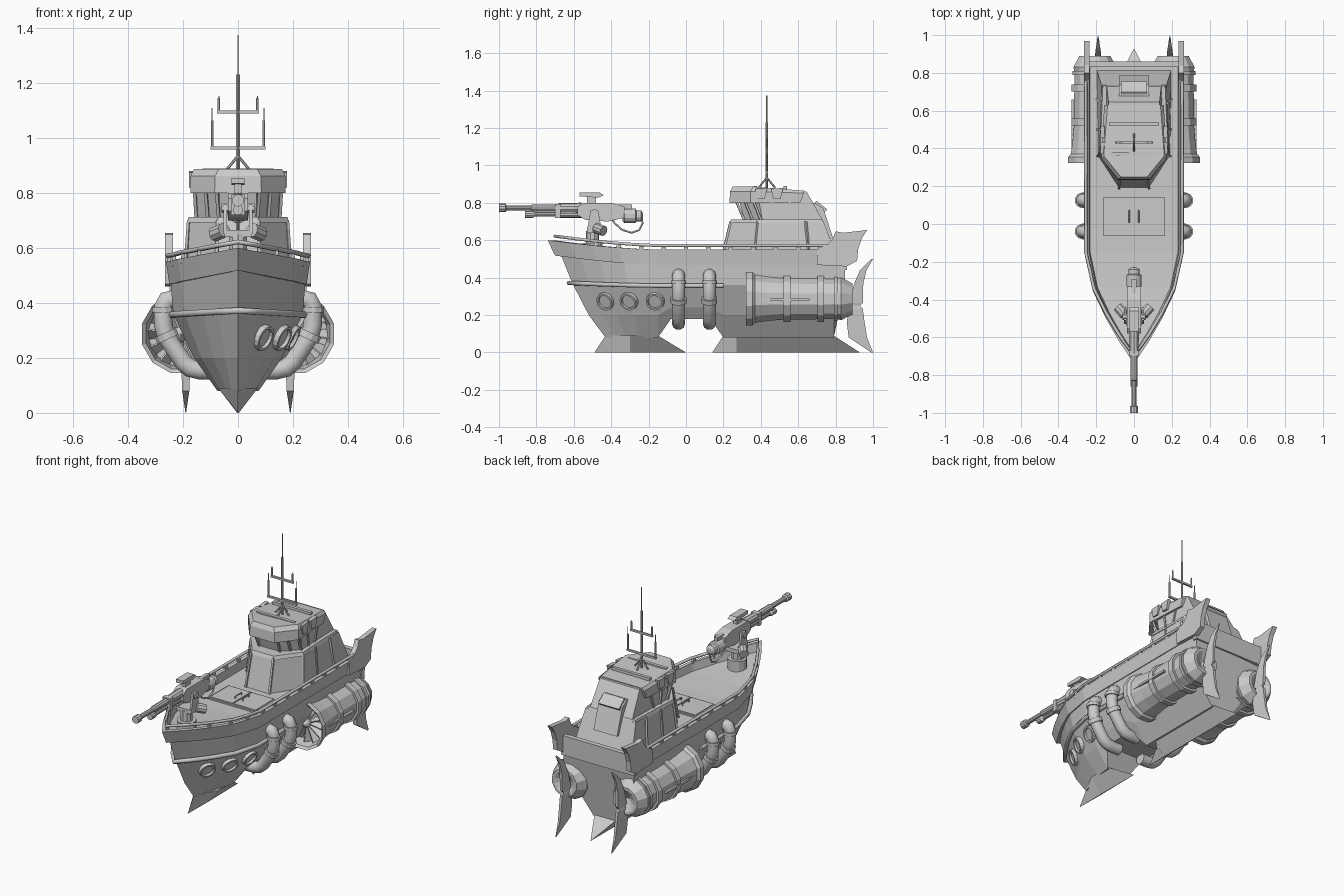
import bpy, bmesh, math
from mathutils import Vector as V

if "Cube" in bpy.data.objects:
    bpy.data.objects.remove(bpy.data.objects["Cube"])

# ---------- helpers ----------
def mesh(name, verts, faces):
    bm = bmesh.new()
    vs = [bm.verts.new(v) for v in verts]
    for f in faces:
        bm.faces.new([vs[i] for i in f])
    bmesh.ops.remove_doubles(bm, verts=bm.verts, dist=1e-5)
    bmesh.ops.recalc_face_normals(bm, faces=bm.faces)
    me = bpy.data.meshes.new(name)
    bm.to_mesh(me)
    bm.free()
    ob = bpy.data.objects.new(name, me)
    bpy.context.collection.objects.link(ob)
    return ob

def loft(name, rings, caps=True):
    n = len(rings[0])
    faces = [[r*n+i, r*n+(i+1) % n, (r+1)*n+(i+1) % n, (r+1)*n+i]
             for r in range(len(rings)-1) for i in range(n)]
    if caps:
        faces += [list(range(n)), [(len(rings)-1)*n+i for i in range(n)]]
    return mesh(name, [p for r in rings for p in r], faces)

def prism(name, prof, x0, x1):
    return loft(name, [[(x, y, z) for y, z in prof] for x in (x0, x1)])

def box(name, x0, x1, y0, y1, z0, z1):
    return prism(name, [(y0, z0), (y1, z0), (y1, z1), (y0, z1)], x0, x1)

def lathe(name, prof, c, axis=(0, 1, 0), n=12):
    """prof: (distance along axis, radius)"""
    q = V(axis).to_track_quat('Z', 'Y')
    return loft(name, [[V(c) + q @ V((r*math.cos(a), r*math.sin(a), d))
                        for a in [2*math.pi*(i+.5)/n for i in range(n)]] for d, r in prof])

def rod(name, a, b, r, n=8, r2=None):
    d = V(b) - V(a)
    return lathe(name, [(0, r), (d.length, r if r2 is None else r2)], a, d, n)

def tube(name, pts, r, smooth=True, res=2):
    cu = bpy.data.curves.new(name, 'CURVE')
    cu.dimensions, cu.bevel_depth, cu.bevel_resolution, cu.use_fill_caps = '3D', r, res, True
    sp = cu.splines.new('POLY')
    sp.points.add(len(pts)-1)
    for p, c in zip(sp.points, pts):
        p.co = (*c, 1)
    ob = bpy.data.objects.new(name, cu)
    bpy.context.collection.objects.link(ob)
    bpy.ops.object.select_all(action='DESELECT')
    ob.select_set(True)
    bpy.context.view_layer.objects.active = ob
    bpy.ops.object.convert(target='MESH')
    if smooth:
        bpy.ops.object.shade_smooth_by_angle(angle=math.radians(50))

def lerp(tab, t):
    for a, b in zip(tab, tab[1:]):
        if t <= b[0]:
            k = max(0, (t-a[0])/(b[0]-a[0]))
            return [p+(q-p)*k for p, q in zip(a, b)]
    return tab[-1]

# ---------- hull shape: plan taper, sheer and level table ----------
PLAN = [(0, 0), (.2, .3), (.4, .56), (.65, .83), (1, 1)]
MID = -.15
LEVELS = [(.08, .075, -.43, .79), (.2, .16, -.52, .79), (.36, .236, -.61, .85), (.50, .247, -.68, .85)]
taper = lambda y, yb: lerp(PLAN, (y-yb)/(MID-yb))[1]
sheer = lambda u: .05*max(0, 1-u)**1.5
hull_x = lambda y, z: lerp(LEVELS, z)[1]*taper(y, lerp(LEVELS, z)[2])

stations = []
for u in (0, .2, .4, .65, 1, 'a', 'b', .2001, .5001, 'end'):
    half = []
    for i, (z, hw, yb, ye) in enumerate(LEVELS):
        k = (0, 0, .3, 1)[i]
        if u in ('a', 'b'):                       # raised arch between the keels
            y = -.08 if u == 'a' else .13
            z, hw = [(.18, .135), (.24, .178), (z, hw), (z, hw)][i]
        elif u in (.2001, .5001):
            y = u
        elif u == 'end':
            y = ye
        else:
            y = yb+u*(MID-yb)
            hw, z = hw*lerp(PLAN, u)[1], z+k*sheer(u)
        half.append((hw, y, z))
    stations.append(half[::-1] + [(-x, y, z) for x, y, z in half])
loft("hull", stations)

# bulwark strake and rail
def side_path(pts):
    return pts + [(-x, y, z) for x, y, z in reversed(pts[:-1])]
def edge(hw, yb, z, ys=(.85, .3)):
    out = [(hw, y, z) for y in ys]
    for u in (1, .82, .65, .5, .4, .2, 0):
        out.append((hw*lerp(PLAN, u)[1], yb+u*(MID-yb), z+sheer(u)))
    return side_path(out)
corners = [edge(.25, -.70, .468), edge(.262, -.74, .55), edge(.238, -.705, .55), edge(.228, -.67, .468)]
loft("bulwark", list(zip(*corners)))
tube("hand_rail", edge(.255, -.70, .572, (.8, .3)), .009, False, 1)
for i in range(11):
    y = -.48+.12*i
    x, z = .252*taper(y, -.70), sheer((y+.7)/.55)
    for s in (1, -1):
        box("rail_post", s*x-.007, s*x+.007, y-.012, y+.012, .53+z, .572+z)
bow_line = [(.24, .2, .357), (.24, -.15, .357)] + [
    (.242*lerp(PLAN, u)[1], -.625+u*(MID+.625), .357+.3*sheer(u)) for u in (.65, .4, .2, 0)]
tube("rubbing_strake", side_path(bow_line), .013, False, 1)
box("transom_wall", -.25, .25, .83, .86, .44, .56)

# keels
for name, top, bot in (("front_keel", (-.43, -.3, -.15), (-.49, -.3, 0)),
                       ("rear_keel", (.2, .27, .79), (.14, .27, .93))):
    ring = lambda ys, w, z: [(0, ys[0], z), (w, ys[1], z), (w if z else 0, ys[2], z),
                             (-w if z else 0, ys[2], z), (-w, ys[1], z)]
    loft(name, [ring(top, .072, .09), ring(bot, .003, 0)])

# portholes, right side only
for y in (-.43, -.305, -.165):
    z, e = .275, .01
    p = V((hull_x(y, z), y, z))
    n = V((1, -(hull_x(y+e, z)-hull_x(y-e, z))/(2*e), -(hull_x(y, z+e)-hull_x(y, z-e))/(2*e)))
    lathe("porthole", [(.004, 0), (.004, .036), (.016, .038), (.016, .048), (-.02, .052)], p, n, 16)

for s in (1, -1):
    # exhaust pipes
    for y in (-.04, .125):
        path = [(.2, .40), (.235, .415), (.26, .41), (.272, .385), (.272, .32), (.262, .28),
                (.2, .185), (.175, .163), (.14, .155), (.08, .155)]
        tube("exhaust_pipe", [(s*x, y, z) for x, z in path], .035, True, 3)
        rod("pipe_clamp", (s*.265, y, .292), (s*.254, y, .268), .043, 12)
        rod("pipe_flange", (s*.273, y, .385), (s*.273, y, .365), .041, 12)
    # turbine engines
    c = (s*.207, 0, .287)
    lathe("engine", [(.40, 0), (.40, .118), (.335, .132), (.322, .147), (.355, .147), (.37, .132),
                     (.44, .122), (.52, .115), (.80, .112), (.83, .118), (.89, .085), (.89, .07), (.85, 0)], c)
    lathe("engine_hub", [(.335, 0), (.36, .025), (.40, .035)], c)
    for y in (.54, .72):
        lathe("engine_band", [(y-.018, .1), (y-.018, .127), (y+.018, .127), (y+.018, .1)], c)
    lathe("engine_tail_band", [(.79, .1), (.79, .122), (.81, .122), (.81, .1)], c)
    for i in range(12):
        a = i*math.pi/6
        d, t = V((math.cos(a), 0, math.sin(a))), V((-math.sin(a), 0, math.cos(a)))
        loft("fan_blade", [[V(c)+d*r+t*w+V((0, y, 0)) for w, y in ((-w1, .372), (-w1+.006, .37), (w1, .395), (w1-.006, .397))]
                           for r, w1 in ((.02, .006), (.122, .02))])
    box("engine_rod", s*.314, s*.332, .39, .66, .275, .288)
    box("engine_mount", s*.1, s*.24, .42, .8, .2, .38)
    # rudders
    fin = [(0, .99, 1, .001), (.08, .87, .968, .013), (.16, .86, .955, .016), (.235, .868, .945, .016),
           (.25, .885, .93, .012), (.265, .87, .945, .016), (.37, .90, .948, .016), (.44, .93, .965, .012), (.5, .99, 1, .001)]
    loft("rudder", [[(s*.19+w, (a+b)/2 if w == 0 else y, z) for w, y in ((-h, a), (h, a), (h*.5, b), (-h*.5, b))]
                    for z, a, b, h in fin])
    box("rudder_bracket", s*.18, s*.2, .78, .91, .3, .33)
    # stern wings
    prism("stern_wing", [(.70, .55), (.76, .58), (.785, .61), (.80, .648), (.84, .64), (.97, .655), (.94, .61),
                         (.92, .55), (.915, .49), (.86, .46), (.70, .468)], s*.236, s*.266)

# ---------- deckhouse ----------
def house(name, *levels):
    """levels: z, drop at rear, then half plan (x, y) rear, side, front"""
    loft(name, [[(x, y, z-(dz if i == 0 else 0)) for i, (x, y) in enumerate(h)] +
                [(-x, y, z-(dz if i == 2 else 0)) for i, (x, y) in enumerate(h[::-1])] for z, dz, h in levels])
house("lower_cabin", (.47, 0, [(.2, .825), (.192, .36), (.078, .185)]),
      (.70, 0, [(.172, .735), (.178, .38), (.072, .24)]))
house("cabin_ledge", (.692, 0, [(.172, .735), (.185, .375), (.076, .232)]),
      (.712, 0, [(.165, .73), (.180, .38), (.072, .242)]))
house("wheelhouse", (.70, 0, [(.145, .735), (.152, .41), (.065, .315)]),
      (.86, 0, [(.135, .645), (.155, .38), (.07, .27)]))
house("roof_visor", (.80, 0, [(.158, .61), (.172, .345), (.085, .232)]),
      (.862, .01, [(.158, .63), (.172, .345), (.083, .236)]),
      (.887, .022, [(.14, .63), (.16, .36), (.07, .25)]))
for y in (.36, .52):
    box("roof_rib", -.13, .13, y, y+.02, .87, .889)
prism("rear_hatch", [(.62, .80), (.69, .80), (.735, .77), (.787, .61), (.7, .61)], -.08, .08)
prism("rear_hatch_cap", [(.67, .79), (.70, .81), (.755, .765), (.74, .75)], -.07, .07)
for s in (1, -1):
    for a, b in (((.07, .31, .71), (.078, .268, .81)), ((.152, .40, .71), (.158, .36, .81)),
                 ((.153, .47, .71), (.153, .455, .81)), ((.151, .53, .71), (.15, .56, .81)), ((.11, .355, .71), (.118, .315, .81))):
        rod("window_frame", (s*a[0], *a[1:]), (s*b[0], *b[1:]), .008, 4)
    for a, b in (((.08, .19, .5), (.074, .238, .7)), ((.192, .36, .5), (.178, .38, .7)),
                 ((.194, .5, .5), (.178, .5, .7)), ((.196, .66, .5), (.175, .64, .7))):
        rod("cabin_rib", (s*a[0], *a[1:]), (s*b[0], *b[1:]), .008, 4)
    for y in (.37, .455):
        prism("roof_lamp", [(y, .875), (y+.065, .88), (y+.05, .82), (y+.012, .82)], s*.155, s*.178)

# mast and aerials
Y = .432
rod("mast", (0, Y, .87), (0, Y, 1.23), .007)
rod("mast_tip", (0, Y, 1.23), (0, Y, 1.375), .003, 6)
for dx, dy in ((1, 0), (-1, 0), (0, 1), (0, -1)):
    rod("mast_leg", (.045*dx, Y+.045*dy, .88), (0, Y, .935), .005, 6)
for z, w, h in ((.963, .094, .145), (1.093, .07, .06)):
    box("crossbar", -w-.006, w+.006, Y-.006, Y+.006, z-.005, z+.006)
    for s in (1, -1):
        rod("aerial", (s*w, Y, z), (s*w, Y, z+h*.55+.02), .005, 6)
        rod("aerial_tip", (s*w, Y, z), (s*w, Y, z+h), .002, 5)

# deck hatch
box("deck_hatch", -.165, .165, -.06, .14, .49, .508)
for s in (1, -1):
    box("hatch_leaf", s*.004, s*.155, -.05, .13, .50, .513)
    tube("hatch_handle", [(s*.025, .01, .51), (s*.025, .01, .527), (s*.025, .07, .527), (s*.025, .07, .51)], .004)

# ---------- bow gun ----------
rod("gun_base", (0, -.5, .50), (0, -.5, .585), .055, 12)
rod("gun_post", (0, -.5, .58), (0, -.5, .65), .035, 10)
box("gun_yoke", -.05, .05, -.53, -.44, .64, .665)
for s in (1, -1):
    prism("yoke_arm", [(-.53, .65), (-.45, .65), (-.47, .76), (-.51, .76)], s*.04, s*.052)
    rod("ammo_drum", (s*.05, -.48, .665), (s*.085, -.44, .65), .028, 10)
    rod("trunnion", (s*.03, -.49, .745), (s*.06, -.49, .745), .02, 8)
prism("receiver", [(-.58, .735), (-.54, .71), (-.42, .70), (-.33, .72), (-.33, .78), (-.40, .80), (-.55, .80), (-.58, .78)], -.036, .036)
prism("sight", [(-.57, .835), (-.47, .828), (-.44, .84), (-.46, .855), (-.57, .855)], -.024, .024)
box("sight_mount", -.012, .012, -.53, -.48, .79, .835)
lathe("barrel", [(-1, .016), (-1, .023), (-.965, .023), (-.96, .014), (-.83, .014), (-.825, .019),
                 (-.69, .019), (-.68, .025), (-.56, .028)], (0, 0, .773), n=10)
lathe("lower_barrel", [(-.86, .019), (-.82, .019), (-.81, .012), (-.69, .012), (-.685, .018), (-.55, .018)], (0, 0, .738), n=10)
box("barrel_clamp", -.026, .026, -.70, -.67, .72, .795)
lathe("gun_motor", [(-.34, .025), (-.33, .04), (-.27, .04), (-.265, .03), (-.24, .03), (-.23, .015)], (0, 0, .73), n=12)
box("gun_grip", -.012, .012, -.37, -.29, .765, .79)
tube("gun_cable", [(0, -.24+.0, .73), (0, -.232, .69), (0, -.25, .655), (0, -.29, .64), (0, -.34, .655), (0, -.38, .69), (0, -.40, .72)], .005)
